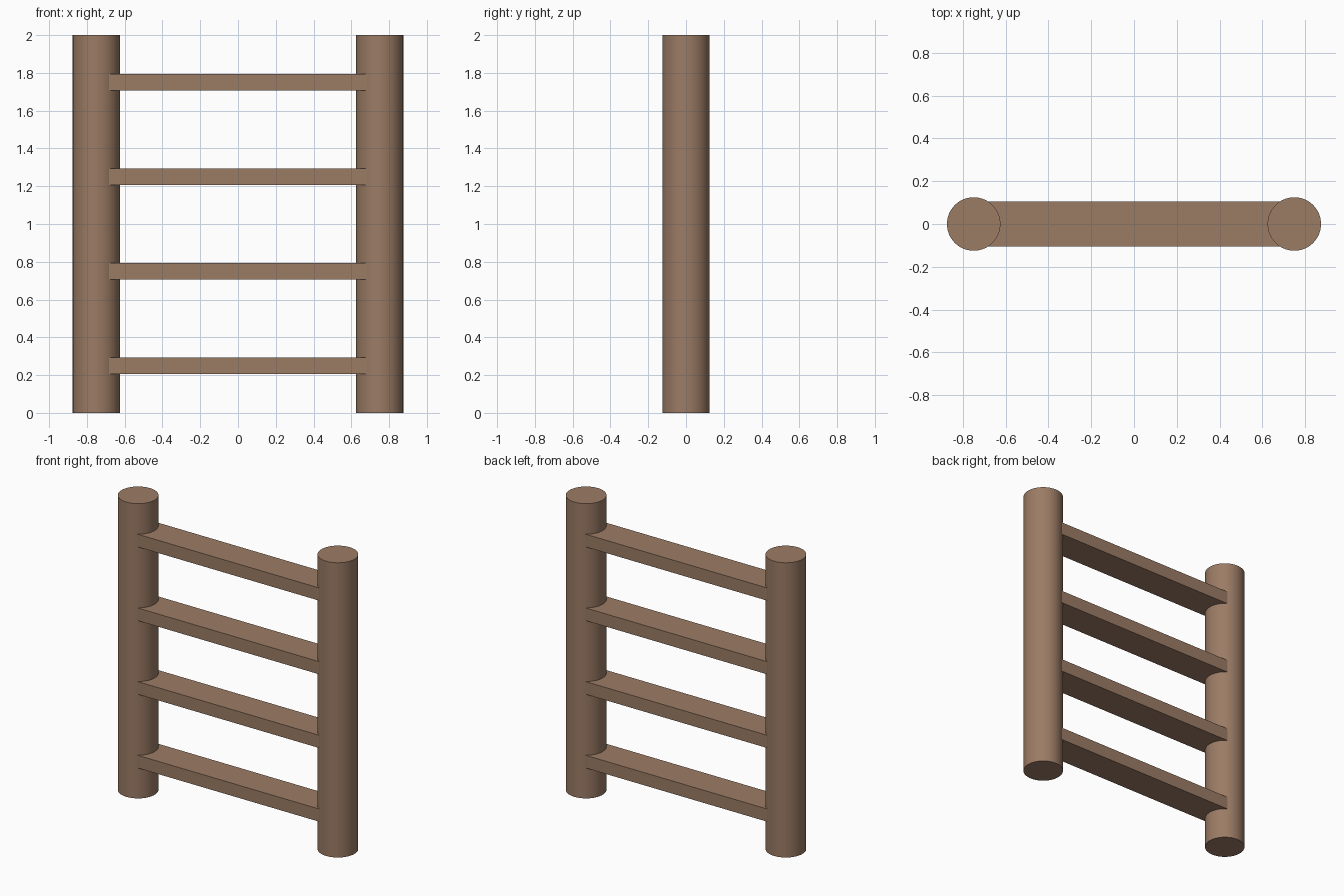
import bpy
import math

if "Cube" in bpy.data.objects:
    bpy.data.objects.remove(bpy.data.objects["Cube"])

wood = bpy.data.materials.new("brown_wood")
wood.diffuse_color = (0.33, 0.20, 0.13, 1)
wood.use_nodes = True
wood.node_tree.nodes["Principled BSDF"].inputs["Base Color"].default_value = wood.diffuse_color


def finish(name):
    obj = bpy.context.object
    obj.name = name
    obj.data.materials.append(wood)
    return obj


# Round upright poles
for side, x in (("left", -0.75), ("right", 0.75)):
    bpy.ops.mesh.primitive_cylinder_add(vertices=64, radius=0.125, depth=2, location=(x, 0, 1))
    finish(f"{side}_pole")
    bpy.ops.object.shade_smooth_by_angle(angle=math.radians(30))

# Flat rungs let into the poles
for i in range(4):
    bpy.ops.mesh.primitive_cube_add(size=1, location=(0, 0, 0.25 + 0.5 * i))
    rung = finish(f"rung_{i + 1}")
    rung.scale = (1.5, 0.21, 0.086)
    bpy.ops.object.transform_apply(location=False, rotation=False, scale=True)
